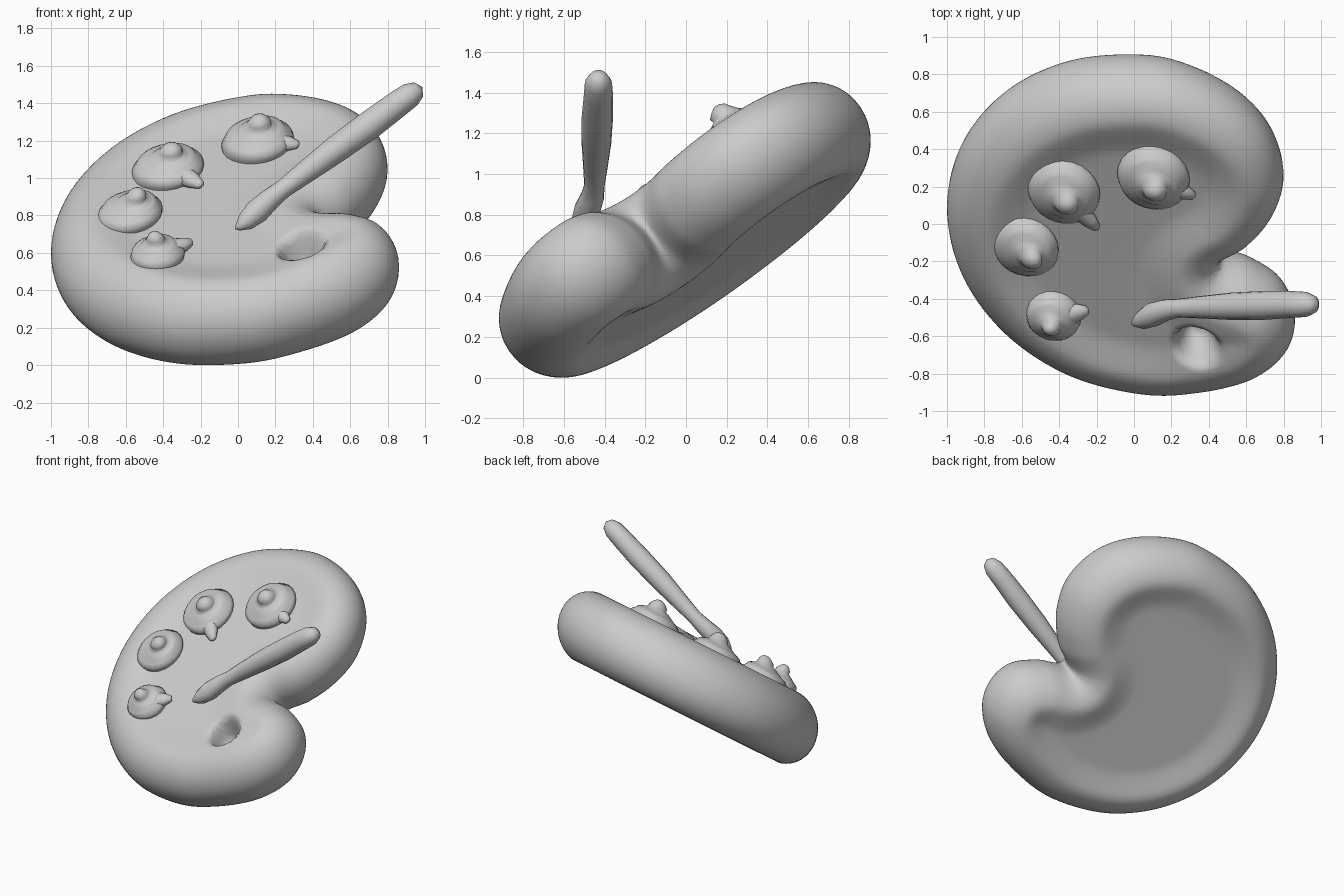
import bpy, bmesh, math
from mathutils import Vector
from mathutils.geometry import interpolate_bezier

if "Cube" in bpy.data.objects:
    bpy.data.objects.remove(bpy.data.objects["Cube"])

TILT = math.radians(35)
CS, SN = math.cos(TILT), math.sin(TILT)
ROLL = 0.15  # the right side of the palette is lifted


def place(u, v, w):
    """Palette coordinates (across, up the slope, off the face) to world."""
    w += ROLL * u
    return Vector((u, v * CS - w * SN, 0.72 + v * SN + w * CS))


def smooth(a, b, x):
    t = max(0, min(1, (x - a) / (b - a)))
    return t * t * (3 - 2 * t)


def finish(name, bm):
    bmesh.ops.recalc_face_normals(bm, faces=bm.faces)
    me = bpy.data.meshes.new(name)
    bm.to_mesh(me)
    bm.free()
    for p in me.polygons:
        p.use_smooth = True
    ob = bpy.data.objects.new(name, me)
    bpy.context.collection.objects.link(ob)
    return ob


def skin(bm, rings, first=None, last=None):
    """Bridge closed rings of points, with optional end points."""
    vs = [[bm.verts.new(p) for p in r] for r in rings]
    n = len(vs[0])
    for a, b in zip(vs, vs[1:]):
        for i in range(n):
            bm.faces.new((a[i], a[(i + 1) % n], b[(i + 1) % n], b[i]))
    for ring, tip in ((vs[0], first), (vs[-1], last)):
        if tip is not None:
            c = bm.verts.new(tip)
            for i in range(n):
                bm.faces.new((ring[i], ring[(i + 1) % n], c))


# Palette outline: round on the left, two lobes and a notch on the right
keys = [(0.05 + 1.05 * math.cos(a), 1.05 * math.sin(a))
        for a in [math.radians(90 + 22.5 * i) for i in range(9)]]
keys += [(0.37, -1.0), (0.65, -0.88), (0.82, -0.7), (0.86, -0.5), (0.79, -0.32),
         (0.63, -0.21), (0.47, -0.15), (0.61, -0.03), (0.74, 0.16), (0.8, 0.4),
         (0.74, 0.66), (0.58, 0.86), (0.33, 1.0)]
keys = [Vector((x, y, 0)) for x, y in keys]
outline = []
N = len(keys)
for i in range(N):
    p0, p1, p2, p3 = (keys[(i + k) % N] for k in (-1, 0, 1, 2))
    outline += interpolate_bezier(p1, p1 + (p2 - p0) / 6, p2 - (p3 - p1) / 6, p2, 9)[:-1]


def edge_distance(p):
    best = 9
    for i, a in enumerate(outline):
        ab = outline[(i + 1) % len(outline)] - a
        t = max(0, min(1, (p - a).dot(ab) / ab.length_squared))
        best = min(best, (p - a - ab * t).length)
    return best


def heights(p):
    """Front and back height of the puffy palette at p."""
    d = edge_distance(p)
    bulge = math.sqrt(max(0, 1 - (1 - min(d / 0.245, 1)) ** 2))
    lobe = math.exp(-((p.x - 0.5) ** 2 + (p.y + 0.5) ** 2) / 0.12)
    rim = 0.255 + 0.04 * lobe
    face = 0.215 + 0.05 * lobe
    top = bulge * (rim + (face - rim) * smooth(0.2, 0.45, d))
    hole = math.hypot(p.x - 0.34, p.y + 0.585)
    top -= 0.2 * (1 - smooth(0.04, 0.14, hole))
    back = -bulge * (0.26 - 0.045 * smooth(0.16, 0.42, d))
    return top, back


# Palette body: rings shrinking to the middle on both faces
centre = Vector((0, -0.1, 0))
RINGS = 42
front, rear, border = [], [], [place(p.x, p.y, 0) for p in outline]
for k in range(1, RINGS):
    s = 1 - (k / RINGS) ** 1.5
    ring = [centre + (p - centre) * s for p in outline]
    hs = [heights(p) for p in ring]
    front.append([place(p.x, p.y, h[0]) for p, h in zip(ring, hs)])
    rear.append([place(p.x, p.y, h[1]) for p, h in zip(ring, hs)])
hc = heights(centre)
bm = bmesh.new()
skin(bm, front[::-1] + [border] + rear,
     place(centre.x, centre.y, hc[0]), place(centre.x, centre.y, hc[1]))
finish("palette", bm)

# Swirled paint dabs with a small knob on top
DAB = [(1.0, -0.3), (1.02, 0.1), (0.97, 0.25), (0.86, 0.38), (0.72, 0.47), (0.58, 0.54),
       (0.45, 0.6), (0.34, 0.68), (0.3, 0.8), (0.26, 0.92), (0.14, 0.99)]


def paint_dab(name, u, v, r, base, peak, peak_u, tail=None):
    bm = bmesh.new()
    rings = []
    for k, (pr, ph) in enumerate(DAB):
        ring = []
        for i in range(24):
            a = math.tau * i / 24
            swirl = 0.1 * abs(math.sin(math.pi * (k * 0.33 + i / 24))) if 0 < k < 9 else 0
            rad = r * (pr + swirl - 0.04)
            lean = (peak_u - u) * max(0, ph)
            ring.append(place(u + lean + rad * math.cos(a), v + rad * math.sin(a),
                              base + (peak - base) * ph))
        rings.append(ring)
    skin(bm, rings, None, place(peak_u, v, peak))
    if tail:
        # drawn-out tail at the foot of the dab
        du, dv = tail[0] - u, tail[1] - v
        length = math.hypot(du, dv)
        du, dv = du / length, dv / length
        cones = []
        for f, cr in ((0.5, 0.06), (0.75, 0.045), (0.95, 0.025)):
            cones.append([place(u + du * length * f - dv * cr * math.cos(a),
                                v + dv * length * f + du * cr * math.cos(a),
                                base + 0.03 + cr * 0.8 * math.sin(a))
                          for a in [math.tau * i / 10 for i in range(10)]])
        skin(bm, cones, None, place(tail[0], tail[1], base + 0.03))
    finish(name, bm)


paint_dab("paint_dab_top", 0.1, 0.475, 0.185, 0.21, 0.4, 0.11, (0.33, 0.38))
paint_dab("paint_dab_upper_left", -0.38, 0.33, 0.185, 0.21, 0.385, -0.36, (-0.19, 0.11))
paint_dab("paint_dab_left", -0.59, -0.05, 0.17, 0.21, 0.385, -0.54)
paint_dab("paint_dab_lower_left", -0.43, -0.48, 0.14, 0.22, 0.39, -0.45, (-0.24, -0.41))

# Paintbrush: pointed bristles, thin neck and thick rounded handle
BRUSH = [(0.0, -0.53, 0.735, 0.02), (0.04, -0.515, 0.765, 0.05), (0.1, -0.485, 0.82, 0.066),
         (0.17, -0.46, 0.885, 0.058), (0.24, -0.45, 0.94, 0.05), (0.36, -0.445, 1.03, 0.06),
         (0.52, -0.44, 1.15, 0.073), (0.7, -0.435, 1.28, 0.077), (0.84, -0.43, 1.385, 0.072),
         (0.92, -0.43, 1.443, 0.067), (0.965, -0.43, 1.473, 0.045)]
rings = []
for i, (x, y, z, r) in enumerate(BRUSH):
    ahead, behind = BRUSH[min(i + 1, len(BRUSH) - 1)], BRUSH[max(i - 1, 0)]
    axis = (Vector(ahead[:3]) - Vector(behind[:3])).normalized()
    side = axis.cross(Vector((0, 1, 0))).normalized()
    other = axis.cross(side)
    rings.append([Vector((x, y, z)) + r * (side * math.cos(a) + other * math.sin(a))
                  for a in [math.tau * k / 16 for k in range(16)]])
bm = bmesh.new()
skin(bm, rings, Vector((-0.015, -0.535, 0.725)), Vector((0.985, -0.43, 1.487)))
finish("paintbrush", bm)

# Rest the whole model on the ground
obs = list(bpy.context.collection.objects)
low = min(v.co.z for o in obs for v in o.data.vertices)
for o in obs:
    for v in o.data.vertices:
        v.co.z -= low
